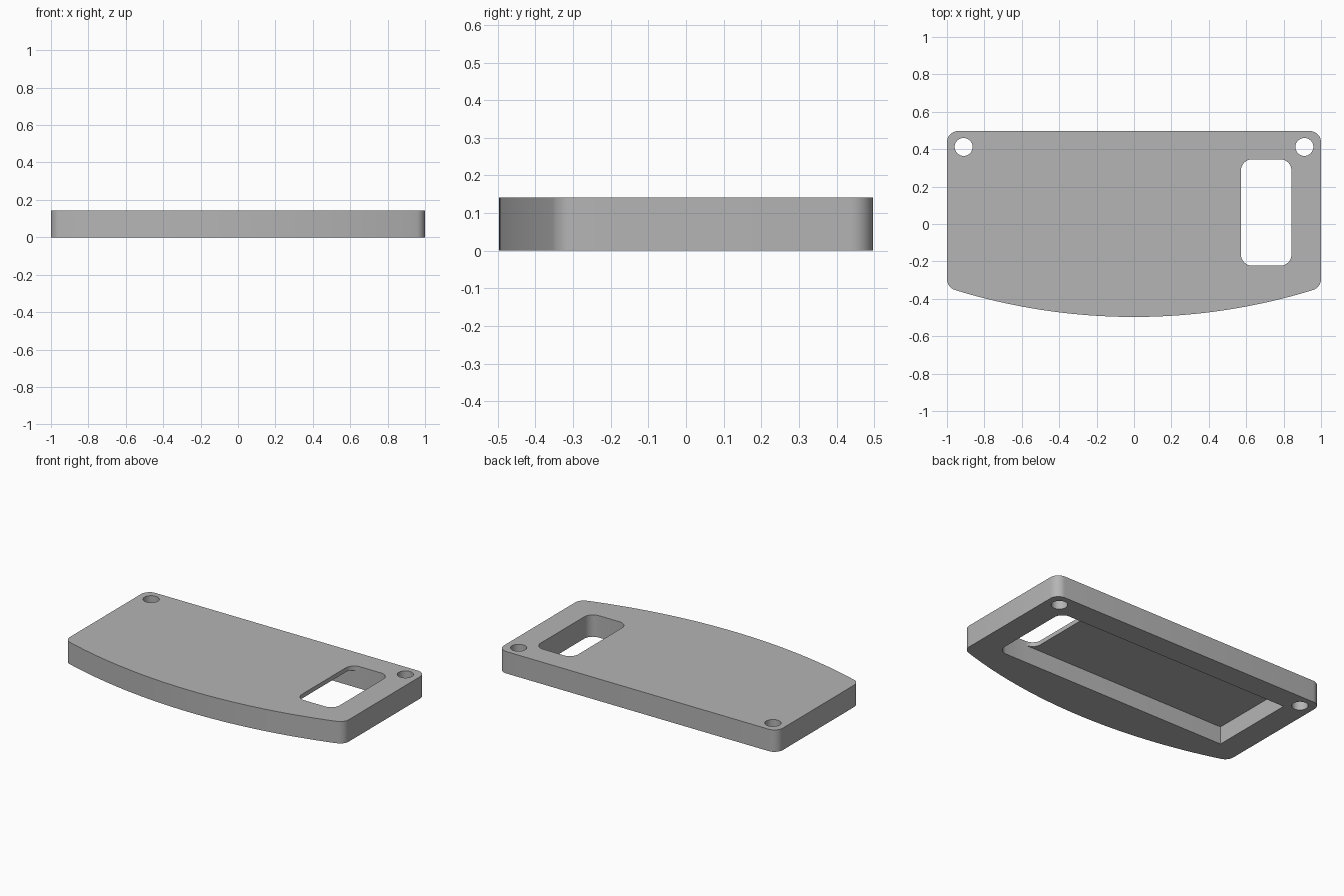
import bpy, bmesh, math
from mathutils import Vector

cube = bpy.data.objects.get("Cube")
if cube:
    bpy.data.objects.remove(cube, do_unlink=True)

HEIGHT = 0.142
ROOF = 0.114      # height of the pocket ceiling
FRONT, BACK = -0.497, 0.497
BOW = 3.25        # radius of the curved front edge

grey = bpy.data.materials.new("plain grey")
grey.use_nodes = True
grey.diffuse_color = (0.46, 0.46, 0.46, 1)
grey.node_tree.nodes["Principled BSDF"].inputs["Base Color"].default_value = (0.46, 0.46, 0.46, 1)


def fillet(corners, steps=8):
    """Round each (x, y, radius) corner of a convex counter-clockwise outline."""
    out = []
    for i, (x, y, r) in enumerate(corners):
        p = Vector((x, y))
        if r == 0:
            out.append(p)
            continue
        a = (Vector(corners[i - 1][:2]) - p).normalized()
        b = (Vector(corners[(i + 1) % len(corners)][:2]) - p).normalized()
        half = a.angle(b) / 2
        centre = p + (a + b).normalized() * r / math.sin(half)
        start = p + a * r / math.tan(half) - centre
        sweep = math.pi - 2 * half
        for k in range(steps + 1):
            t = sweep * k / steps
            c, s = math.cos(t), math.sin(t)
            out.append(centre + Vector((start.x * c - start.y * s, start.x * s + start.y * c)))
    return out


def prism(name, outline, z0, z1):
    bm = bmesh.new()
    face = bm.faces.new([bm.verts.new((p[0], p[1], z0)) for p in outline])
    top = bmesh.ops.extrude_face_region(bm, geom=[face])["geom"]
    bmesh.ops.translate(bm, vec=(0, 0, z1 - z0),
                        verts=[v for v in top if isinstance(v, bmesh.types.BMVert)])
    bmesh.ops.recalc_face_normals(bm, faces=bm.faces)
    mesh = bpy.data.meshes.new(name)
    bm.to_mesh(mesh)
    bm.free()
    mesh.materials.append(grey)
    obj = bpy.data.objects.new(name, mesh)
    bpy.context.collection.objects.link(obj)
    return obj


def bow(x):
    return FRONT + BOW - math.sqrt(BOW * BOW - x * x)


# Body: rounded corners and a bowed front edge
arc = [(x, bow(x), 0) for x in (-0.92 + 1.84 * i / 40 for i in range(41))]
body = prism("cover_body",
             fillet([(-1, bow(1), 0.06)] + arc +
                    [(1, bow(1), 0.06), (1, BACK, 0.06), (-1, BACK, 0.06)]), 0, HEIGHT)

# Cutters: underside pocket, window through the roof, two screw holes
left, right, low, high, win = -0.842, 0.842, -0.223, 0.346, 0.572
cutters = [
    prism("pocket_cutter", fillet([(left, low, 0), (right, low, 0.06),
                                   (right, high, 0.06), (left, high, 0)]), -0.1, ROOF),
    prism("window_cutter", fillet([(win, low, 0.06), (right, low, 0.06),
                                   (right, high, 0.06), (win, high, 0.06)]), -0.1, 0.3),
]
for side in (-1, 1):
    ring = [(side * 0.911 + 0.048 * math.cos(math.tau * i / 32),
             0.412 + 0.048 * math.sin(math.tau * i / 32)) for i in range(32)]
    cutters.append(prism("screw_hole_cutter", ring, -0.1, 0.3))

bpy.context.view_layer.objects.active = body
for cutter in cutters:
    cutter.hide_render = True
    mod = body.modifiers.new(cutter.name, "BOOLEAN")
    mod.operation, mod.solver, mod.object = "DIFFERENCE", "EXACT", cutter
    bpy.ops.object.modifier_apply(modifier=mod.name)
    bpy.data.objects.remove(cutter, do_unlink=True)

# Smooth the rounded walls, keep the rims sharp
bpy.ops.object.select_all(action="DESELECT")
body.select_set(True)
bpy.ops.object.shade_smooth_by_angle(angle=math.radians(30))
